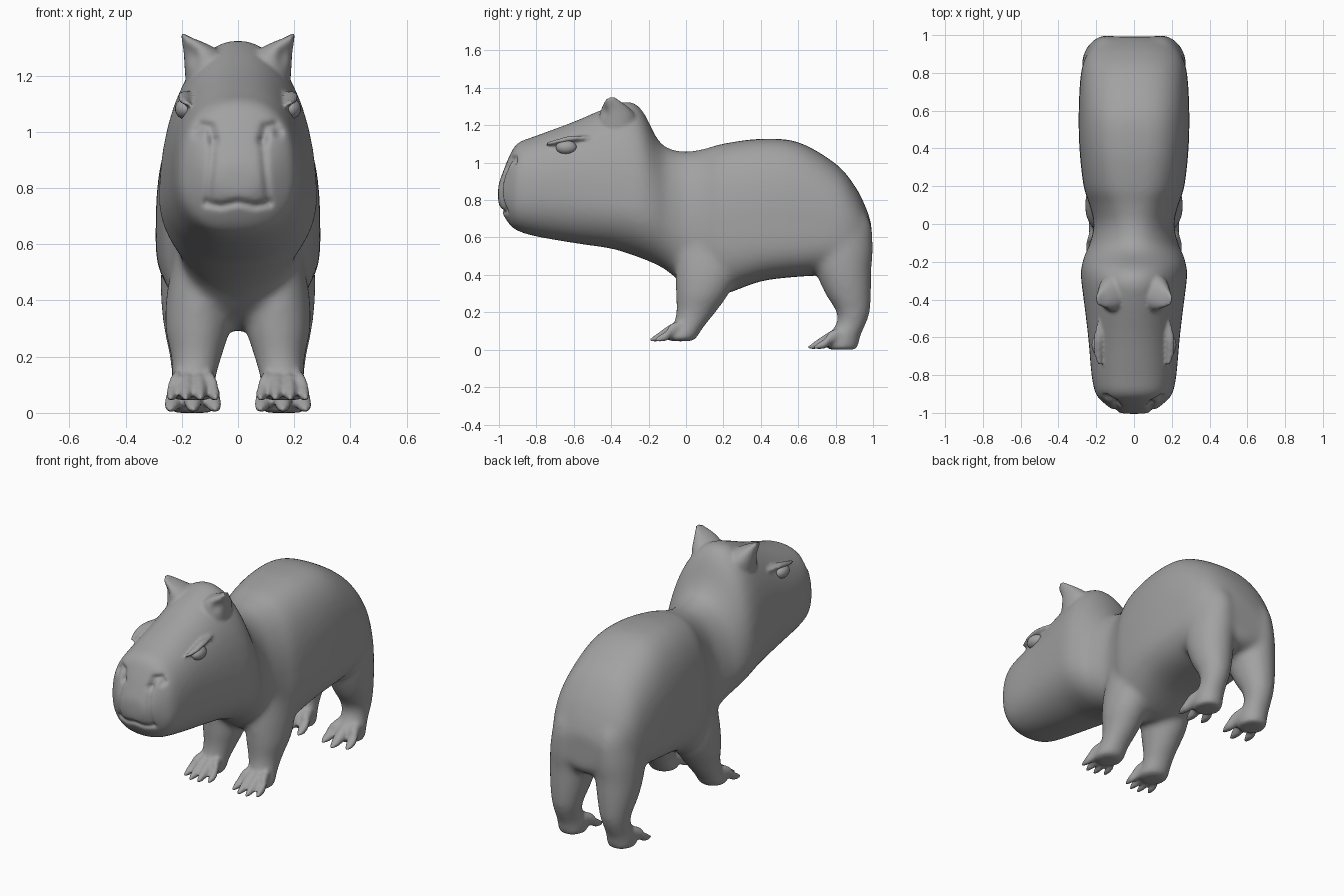
import bpy, bmesh, math
from mathutils import Vector, Matrix

cube = bpy.data.objects.get("Cube")
if cube:
    bpy.data.objects.remove(cube, do_unlink=True)

grey = bpy.data.materials.new("plain grey")
grey.use_nodes = True
colour = (0.36, 0.36, 0.36, 1)
grey.diffuse_color = colour
grey.node_tree.nodes["Principled BSDF"].inputs["Base Color"].default_value = colour


def resample(rows, steps=5):
    """Catmull-Rom interpolation of a table of profile rows."""
    out = []
    last = len(rows) - 1
    for i in range(last):
        quad = [rows[max(i - 1, 0)], rows[i], rows[i + 1], rows[min(i + 2, last)]]
        for k in range(steps):
            t = k / steps
            out.append([b + 0.5 * t * (c - a + t * (2 * a - 5 * b + 4 * c - d
                        + t * (3 * (b - c) + d - a))) for a, b, c, d in zip(*quad)])
    return out + [list(rows[-1])]


def skin(bm, rings):
    """Closed tube through a list of point rings."""
    loops = [[bm.verts.new(p) for p in ring] for ring in rings]
    n = len(loops[0])
    faces = [bm.faces.new(loops[0]), bm.faces.new(loops[-1])]
    for a, b in zip(loops, loops[1:]):
        for i in range(n):
            j = (i + 1) % n
            faces.append(bm.faces.new((a[i], a[j], b[j], b[i])))
    bmesh.ops.recalc_face_normals(bm, faces=faces)


def oval(n=40, power=2.0):
    for i in range(n):
        a = math.tau * i / n
        yield [math.copysign(abs(f) ** (2 / power), f) for f in (math.cos(a), math.sin(a))]


def trunk(bm, rows):
    """Rows: y, bottom, top, half width, height of widest point, squareness."""
    rings = []
    for y, low, high, w, mid, power in resample(rows):
        rings.append([(w * c, y, mid + s * (high - mid if s > 0 else mid - low))
                      for c, s in oval(power=power)])
    skin(bm, rings)


def limb(bm, rows, side):
    """Upright limb. Rows: z, x, y, x radius, y radius."""
    skin(bm, [[(side * (x + rx * c), y + ry * s, z) for c, s in oval(24)]
              for z, x, y, rx, ry in resample(rows)])


def finger(bm, rows, side):
    """Forward-pointing limb. Rows: y, x, z, x radius, z radius."""
    skin(bm, [[(side * (x + rx * c), y, z + rz * s) for c, s in oval(16)]
              for y, x, z, rx, rz in resample(rows)])


def fuse(obj, voxel, passes):
    """Melt overlapping parts into one smooth skin."""
    bpy.context.view_layer.objects.active = obj
    mod = obj.modifiers.new("melt", "REMESH")
    mod.mode, mod.voxel_size, mod.use_smooth_shade = "VOXEL", voxel, True
    bpy.ops.object.modifier_apply(modifier=mod.name)
    mod = obj.modifiers.new("relax", "SMOOTH")
    mod.factor, mod.iterations = 0.5, passes
    bpy.ops.object.modifier_apply(modifier=mod.name)


# Head, neck and barrel
HEAD = [(-1.005, .78, .88, .07, .84, 2.2), (-.985, .735, .935, .112, .84, 2.2),
        (-.945, .67, 1.035, .163, .84, 2.3), (-.9, .635, 1.105, .203, .84, 2.4),
        (-.8, .605, 1.145, .225, .84, 2.3), (-.6, .57, 1.22, .243, .82, 2.2),
        (-.4, .54, 1.305, .267, .79, 2.1), (-.3, .51, 1.328, .28, .77, 2),
        (-.23, .485, 1.275, .28, .75, 2), (-.16, .455, 1.14, .26, .72, 2),
        (-.1, .42, 1.08, .233, .68, 2), (0, .34, 1.06, .213, .64, 2.1)]
BARREL = [(.1, .3, 1.075, .235, .62, 2.3), (.2, .295, 1.102, .267, .62, 2.6),
          (.4, .365, 1.128, .289, .62, 2.8), (.6, .39, 1.11, .293, .62, 2.8),
          (.8, .4, .995, .281, .62, 2.6), (.9, .41, .88, .25, .62, 2.4),
          (.96, .43, .765, .2, .6, 2.2), (.992, .47, .67, .13, .58, 2.1)]
FRONT_LEG = [(.75, .12, .12, .08, .12), (.55, .133, .115, .097, .16),
             (.42, .142, .112, .113, .168), (.3, .144, .087, .115, .143),
             (.2, .148, .053, .091, .106), (.12, .158, .01, .08, .085),
             (.07, .162, -.025, .086, .088), (.045, .162, -.03, .076, .078)]
REAR_LEG = [(.85, .125, .73, .09, .14), (.7, .135, .79, .118, .19),
            (.55, .142, .828, .13, .172), (.42, .15, .842, .126, .15),
            (.3, .156, .867, .108, .124), (.2, .159, .894, .085, .09),
            (.13, .162, .88, .075, .08), (.07, .162, .84, .082, .093),
            (0, .162, .835, .08, .085)]

bm = bmesh.new()
trunk(bm, HEAD + BARREL)
for side in (-1, 1):
    limb(bm, FRONT_LEG, side)
    limb(bm, REAR_LEG, side)
mesh = bpy.data.meshes.new("body")
bm.to_mesh(mesh)
bm.free()
body = bpy.data.objects.new("body", mesh)
bpy.context.collection.objects.link(body)
fuse(body, 0.014, 18)

# Ears, brows and toes are added after the first blend so they stay crisp
EAR = [(1.14, .1, -.36, .085, .11), (1.24, .11, -.365, .081, .1),
       (1.285, .128, -.375, .066, .08), (1.315, .157, -.388, .042, .056),
       (1.335, .183, -.395, .018, .038), (1.349, .197, -.397, .007, .022)]
BROW = [(-.75, .18, 1.1, .01, .008), (-.69, .193, 1.113, .018, .012),
        (-.62, .191, 1.128, .024, .015), (-.55, .182, 1.131, .021, .013),
        (-.47, .168, 1.13, .01, .008)]
bm = bmesh.new()
bm.from_mesh(body.data)
for side in (-1, 1):
    limb(bm, EAR, side)
    finger(bm, BROW, side)
    for heel, sole, count in ((-.02, .04, 4), (.83, 0, 3)):
        for k in range(count):
            spread = 2 * k / (count - 1) - 1
            back = 0.03 * spread * spread
            thick = 0.09 / count
            x = 0.16 + 0.058 * spread
            toe = [(heel, x - .01 * spread, sole + .08, thick, .04),
                   (heel - .06, x + .004 * spread, sole + .06, thick * 1.1, .038),
                   (heel - .115 + back, x + .014 * spread, sole + .035, thick, .028),
                   (heel - .15 + back, x + .02 * spread, sole + .02, thick * .7, .018),
                   (heel - .178 + back, x + .022 * spread, sole + .012, thick * .3, .007)]
            finger(bm, toe, side)
bm.to_mesh(body.data)
bm.free()
fuse(body, 0.0095, 5)


def gap(p, path):
    """Distance from a point to a polyline."""
    best = 9
    for a, b in zip(path, path[1:]):
        t = max(0, min(1, (p - a).dot(b - a) / (b - a).length_squared))
        best = min(best, (p - a - t * (b - a)).length)
    return best


# Press in nostrils, the folds below them, the mouth and the ear hollows
NOSTRIL = [Vector(p) for p in ((.145, 1.0), (.13, 1.022), (.1, 1.015), (.088, .97))]
FOLD = [Vector(p) for p in ((.088, .97), (.094, .88), (.107, .76))]
MOUTH = [Vector(p) for p in ((.11, .745), (.06, .737), (0, .75))]
hollow = Vector((.18, -.46, 1.27))
for v in body.data.vertices:
    p = Vector((abs(v.co.x), v.co.z))
    if v.co.y < -.85:
        for path, depth, reach in ((NOSTRIL, .02, .018), (FOLD, .01, .014), (MOUTH, .014, .014)):
            v.co.y += depth * math.exp(-(gap(p, path) / reach) ** 2)
    d = (Vector((p.x, v.co.y, v.co.z)) - hollow).length
    press = math.exp(-(d / .035) ** 2)
    v.co.x -= math.copysign(.012 * press, v.co.x)
    v.co.y += .018 * press

body.data.materials.clear()
body.data.materials.append(grey)
for poly in body.data.polygons:
    poly.material_index = 0
    poly.use_smooth = True

# Eyes
for side, name in ((1, "left_eye"), (-1, "right_eye")):
    bm = bmesh.new()
    bmesh.ops.create_uvsphere(bm, u_segments=24, v_segments=16, radius=1)
    bm.transform(Matrix.Translation((side * .186, -.64, 1.082))
                 @ Matrix.Diagonal((.038, .056, .038, 1)))
    mesh = bpy.data.meshes.new(name)
    bm.to_mesh(mesh)
    bm.free()
    mesh.materials.append(grey)
    for poly in mesh.polygons:
        poly.use_smooth = True
    bpy.context.collection.objects.link(bpy.data.objects.new(name, mesh))
